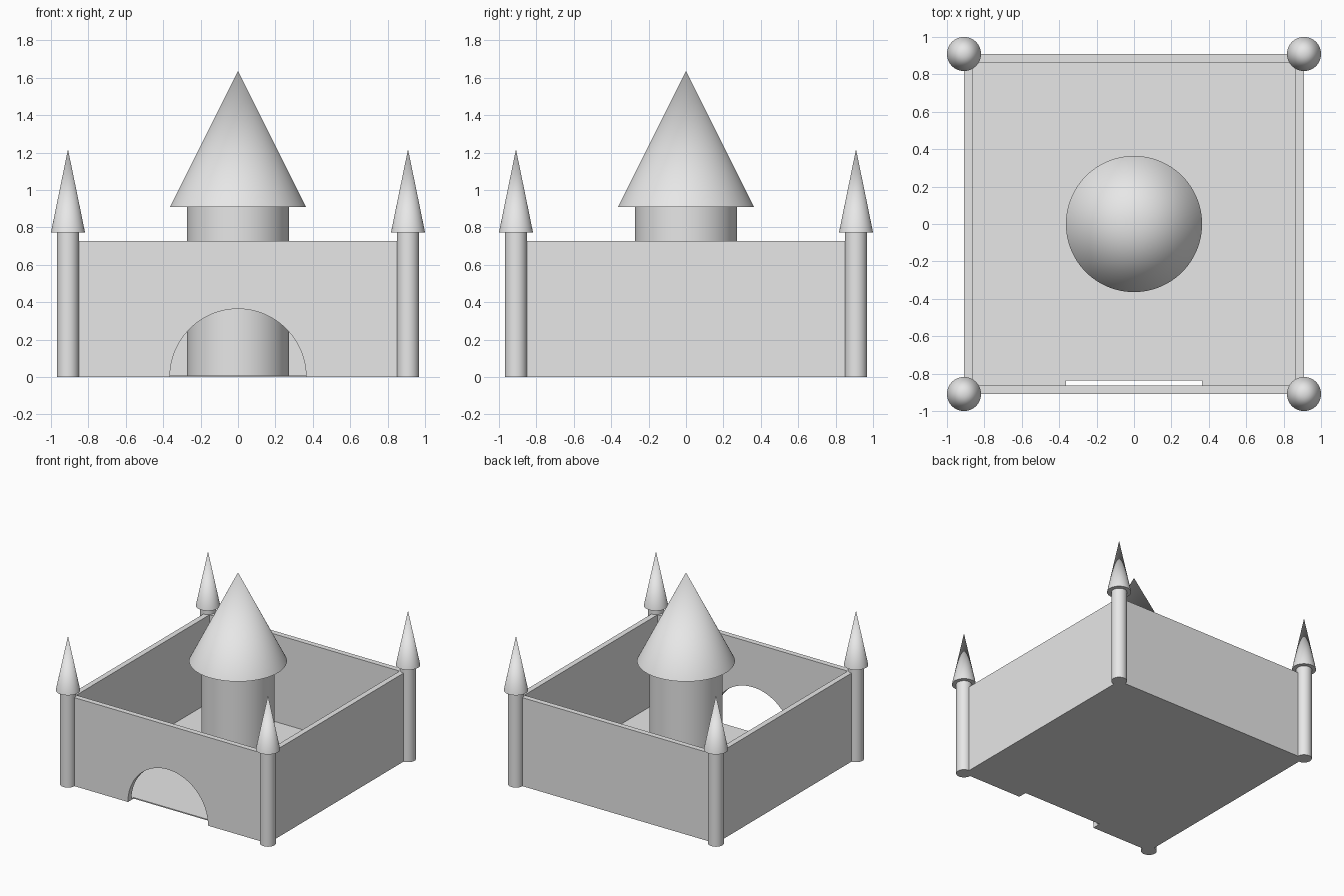
import bpy
import math

cube = bpy.data.objects.get("Cube")
if cube:
    bpy.data.objects.remove(cube, do_unlink=True)

SIDES = 96
HALF = 0.909          # outer half width of the walls
WALL = 0.045          # wall thickness
WALL_TOP = 0.727
FLOOR = 0.009

stone = bpy.data.materials.new("stone_grey")
stone.use_nodes = True
grey = (0.8, 0.8, 0.8, 1.0)
stone.diffuse_color = grey
stone.node_tree.nodes["Principled BSDF"].inputs["Base Color"].default_value = grey


def box(name, half, z0, z1):
    bpy.ops.mesh.primitive_cube_add(size=1, location=(0, 0, (z0 + z1) / 2))
    ob = bpy.context.object
    ob.name = name
    ob.scale = (2 * half, 2 * half, z1 - z0)
    bpy.ops.object.transform_apply(location=False, rotation=False, scale=True)
    return ob


def finish(ob):
    bpy.ops.object.select_all(action='DESELECT')
    ob.select_set(True)
    bpy.context.view_layer.objects.active = ob
    ob.data.materials.clear()
    ob.data.materials.append(stone)
    bpy.ops.object.shade_smooth_by_angle(angle=math.radians(30))


def round_part(name, x, y, z0, z1, r0, r1):
    bpy.ops.mesh.primitive_cone_add(vertices=SIDES, radius1=r0, radius2=r1,
                                    depth=z1 - z0, location=(x, y, (z0 + z1) / 2))
    ob = bpy.context.object
    ob.name = name
    finish(ob)


def cut(ob, cutter):
    cutter.hide_render = True
    mod = ob.modifiers.new("cut", 'BOOLEAN')
    mod.operation = 'DIFFERENCE'
    mod.solver = 'EXACT'
    mod.object = cutter
    bpy.ops.object.select_all(action='DESELECT')
    ob.select_set(True)
    bpy.context.view_layer.objects.active = ob
    bpy.ops.object.modifier_apply(modifier=mod.name)
    bpy.data.objects.remove(cutter, do_unlink=True)


# Walls and floor: a hollow open box with an arched gateway in the front
walls = box("courtyard_walls", HALF, 0, WALL_TOP)
cut(walls, box("courtyard_cutter", HALF - WALL, FLOOR, 1))
gate_back, gate_front = -0.836, -1.1
bpy.ops.mesh.primitive_cylinder_add(
    vertices=SIDES, radius=0.364, depth=gate_back - gate_front,
    location=(0, (gate_back + gate_front) / 2, 0), rotation=(math.pi / 2, 0, 0))
cut(walls, bpy.context.object)
finish(walls)

# Central keep
round_part("keep_tower", 0, 0, 0.004, 0.909, 0.272, 0.272)
round_part("keep_roof", 0, 0, 0.909, 1.636, 0.364, 0)

# Corner turrets
for side, x in (("left", HALF), ("right", -HALF)):
    for end, y in (("front", -HALF), ("back", HALF)):
        label = f"{end}_{side}_turret"
        round_part(label, x, y, 0, 0.773, 0.059, 0.059)
        round_part(label + "_roof", x, y, 0.773, 1.218, 0.091, 0)
